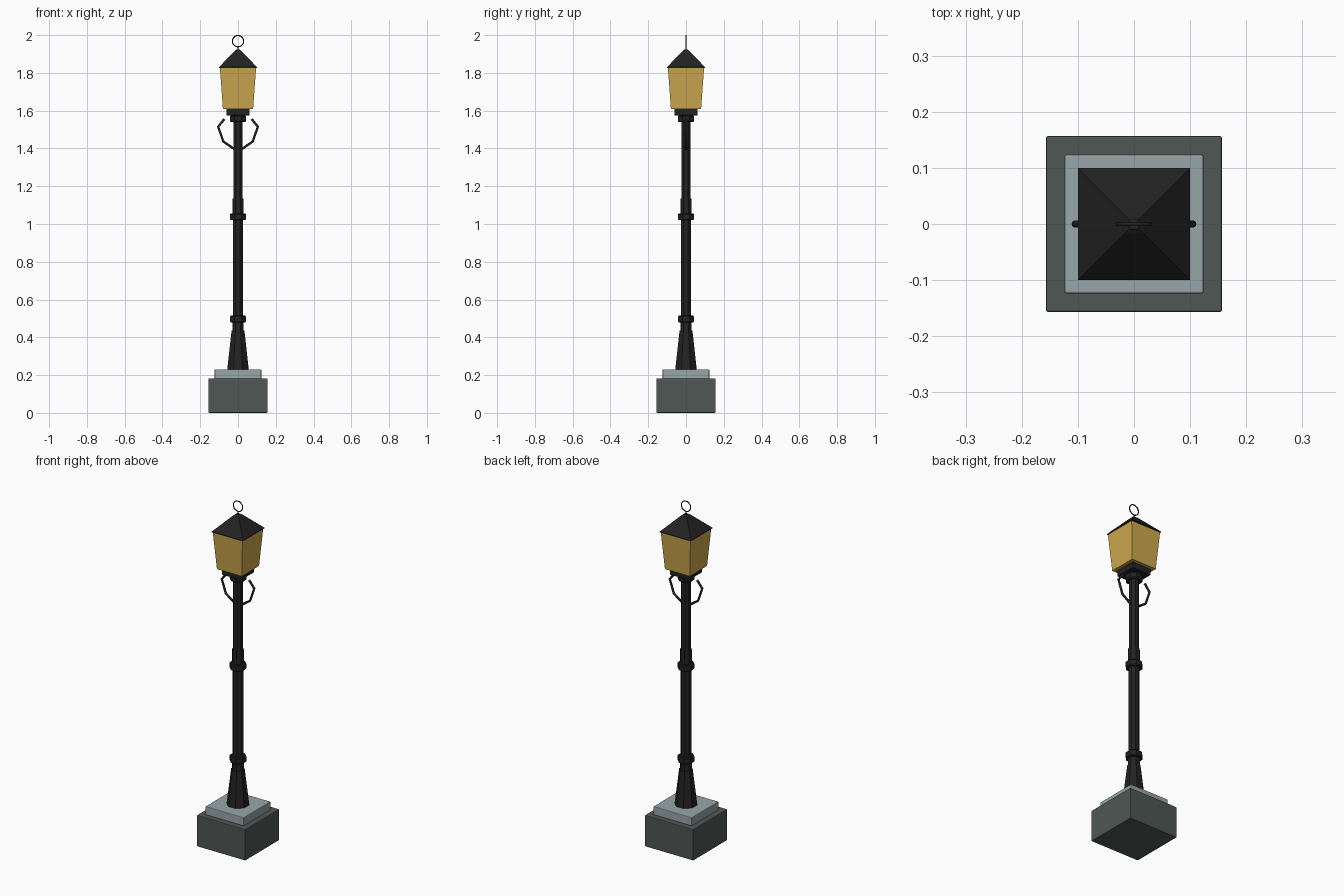
import bpy, bmesh, math
from mathutils import Matrix, Vector

if "Cube" in bpy.data.objects:
    bpy.data.objects.remove(bpy.data.objects["Cube"])


def material(name, rgb):
    # sRGB 0-255 to linear
    m = bpy.data.materials.new(name)
    lin = [((c / 255 + 0.055) / 1.055) ** 2.4 for c in rgb]
    m.diffuse_color = (*lin, 1)
    m.use_nodes = True
    m.node_tree.nodes["Principled BSDF"].inputs["Base Color"].default_value = m.diffuse_color
    return m


BLACK = material("black iron", (34, 34, 34))
STONE = material("dark stone", (78, 87, 84))
SLAB = material("pale stone", (152, 166, 170))
GLASS = material("amber glass", (204, 168, 78))


def add_object(name, bm, mat):
    bmesh.ops.recalc_face_normals(bm, faces=bm.faces)
    me = bpy.data.meshes.new(name)
    bm.to_mesh(me)
    bm.free()
    me.materials.append(mat)
    ob = bpy.data.objects.new(name, me)
    bpy.context.collection.objects.link(ob)
    return ob


def lathe(name, profile, sides, mat, bevel=0):
    """Stack of flat-sided rings; profile lists (half width, z)."""
    bm = bmesh.new()
    k = 1 / math.cos(math.pi / sides)
    rings = []
    for r, z in profile:
        rings.append([bm.verts.new((r * k * math.cos((i + 0.5) * math.tau / sides),
                                    r * k * math.sin((i + 0.5) * math.tau / sides), z))
                      for i in range(sides)])
    for a, b in zip(rings, rings[1:]):
        for i in range(sides):
            j = (i + 1) % sides
            bm.faces.new((a[i], a[j], b[j], b[i]))
    bm.faces.new(rings[0])
    bm.faces.new(rings[-1])
    ob = add_object(name, bm, mat)
    if bevel:
        mod = ob.modifiers.new("soft edges", 'BEVEL')
        mod.width = bevel
        mod.segments = 2
    return ob


def rod(name, points, radius, mat, cyclic=False):
    """Round bar along a polyline."""
    cu = bpy.data.curves.new(name, 'CURVE')
    cu.dimensions = '3D'
    cu.bevel_depth = radius
    cu.bevel_resolution = 2
    cu.use_fill_caps = True
    sp = cu.splines.new('POLY')
    sp.points.add(len(points) - 1)
    for p, co in zip(sp.points, points):
        p.co = (*co, 1)
    sp.use_cyclic_u = cyclic
    cu.materials.append(mat)
    ob = bpy.data.objects.new(name, cu)
    bpy.context.collection.objects.link(ob)
    return ob


# Stone footing
lathe("base_block", [(0.157, 0), (0.157, 0.182)], 4, STONE, 0.004)
lathe("base_slab", [(0.124, 0.18), (0.124, 0.23)], 4, SLAB, 0.004)

# Post: flared foot, then shafts stepping thinner upwards
lathe("flared_foot", [(0.057, 0.228), (0.034, 0.435)], 8, BLACK)
lathe("lower_shaft", [(0.030, 0.43), (0.030, 0.60), (0.027, 0.60), (0.027, 1.03)][:2]
      and [(0.030, 0.43), (0.030, 0.49), (0.027, 0.50), (0.027, 1.03)], 8, BLACK)
lathe("middle_shaft", [(0.029, 1.03), (0.029, 1.135)], 8, BLACK)
lathe("upper_shaft", [(0.025, 1.13), (0.025, 1.56)], 8, BLACK)

# Collars around the post
for name, z in (("lower_collar", 0.497), ("middle_collar", 1.038), ("top_collar", 1.558)):
    lathe(name, [(0.038, z - 0.018), (0.042, z - 0.013),
                 (0.042, z + 0.013), (0.038, z + 0.018)], 8, BLACK)

# Lantern
lathe("lantern_plate", [(0.062, 1.575), (0.062, 1.61)], 4, BLACK, 0.003)
lathe("lantern_glass", [(0.080, 1.61), (0.096, 1.83)], 4, GLASS)
lathe("lantern_roof", [(0.100, 1.827), (0.100, 1.831), (0.018, 1.916), (0.009, 1.923)], 4, BLACK)

# Top ring on a short stem
R = 0.030
rod("top_ring", [(R * math.cos(i * math.tau / 20), 0, 1.968 + R * math.sin(i * math.tau / 20))
                 for i in range(20)], 0.003, BLACK, True)
rod("ring_stem", [(0, 0, 1.92), (0, 0, 1.938)], 0.002, BLACK)

# Side brackets
for side, s in (("left", -1), ("right", 1)):
    rod(side + "_bracket", [(s * 0.015, 0, 1.393), (s * 0.078, 0, 1.437),
                            (s * 0.105, 0, 1.515), (s * 0.072, 0, 1.556)], 0.0065, BLACK)
